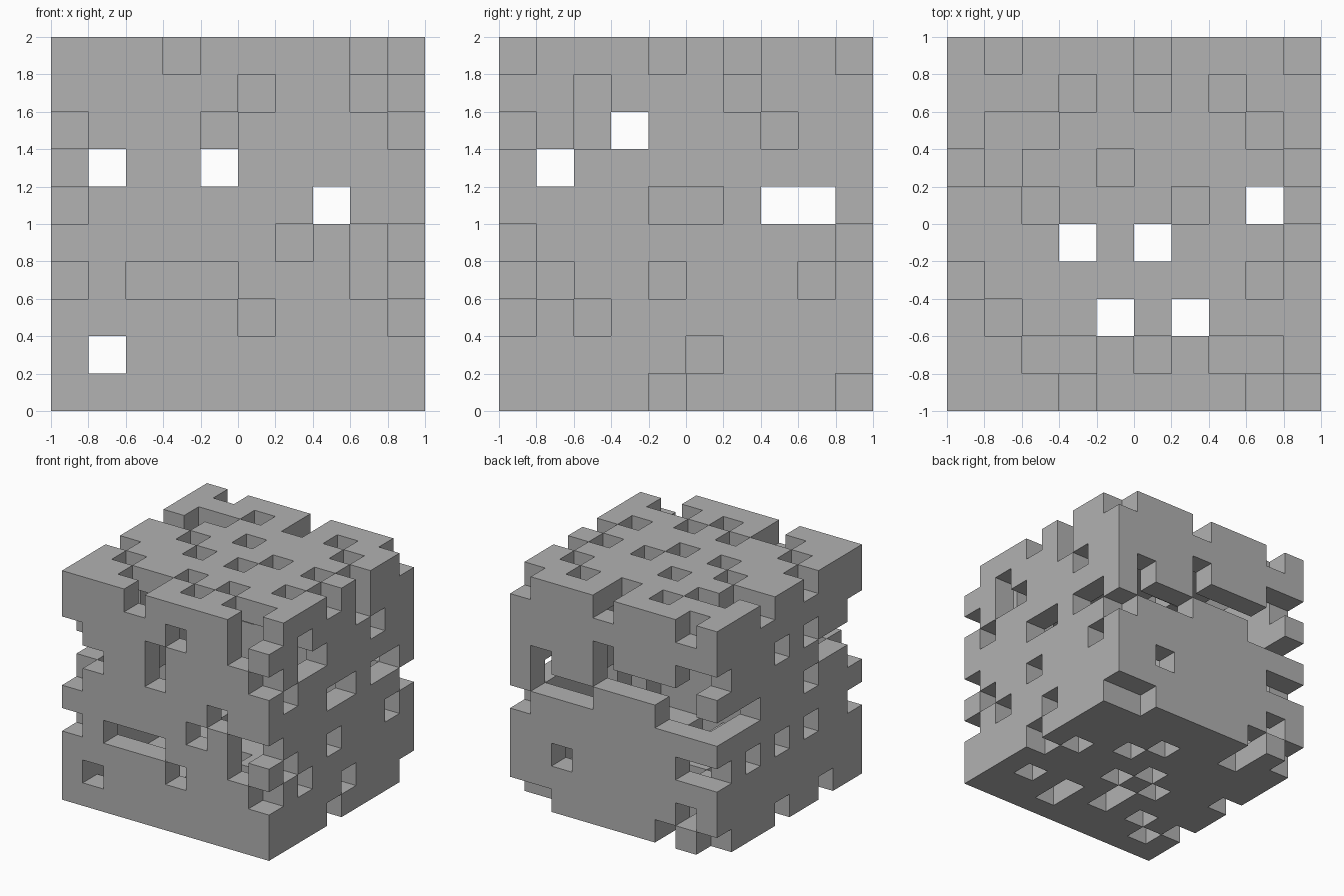
import bpy
import bmesh
from mathutils import Vector

# Remove the default cube
default_cube = bpy.data.objects.get("Cube")
if default_cube:
    bpy.data.objects.remove(default_cube, do_unlink=True)

COUNT = 10
CELL = 2 / COUNT
LAST = COUNT - 1

# Openings in each wall: one word per row from low to high, listing columns
# ("-" is a row without openings)
WALLS = {
    "front": "- 1 59 02348 689 07 014 049 58 389",
    "back": "0289 1 7 01 9 012678 123458 015 - 159",
    "left": "259 - - 03579 - 03789 12 0359 - 36",
    "right": "49 5 02 148 09 4578 1 0237 26 0469",
    "bottom": "- 16 02468 4 359 048 6 5 2 0289",
    "top": "389 23578 146 08 359 268 0149 128 357 159",
}

# Grid cell for a wall's column and row
PLACE = {
    "front": lambda c, r: (c, 0, r),
    "back": lambda c, r: (c, LAST, r),
    "left": lambda c, r: (0, c, r),
    "right": lambda c, r: (LAST, c, r),
    "bottom": lambda c, r: (c, r, 0),
    "top": lambda c, r: (c, r, LAST),
}


def find_openings():
    """Collect every cell removed from the six walls."""
    cells = set()
    for wall, rows in WALLS.items():
        for row, columns in enumerate(rows.split()):
            for column in columns.replace("-", ""):
                cells.add(PLACE[wall](int(column), row))
    return cells


def make_material(name, value):
    material = bpy.data.materials.new(name)
    material.use_nodes = True
    colour = (value, value, value, 1)
    material.diffuse_color = colour
    for node in material.node_tree.nodes:
        if node.type == "BSDF_PRINCIPLED":
            node.inputs["Base Color"].default_value = colour
    return material


def add_cell_side(bm, centre, axis, sign):
    """Add one square side of a cell, facing outwards."""
    normal, across, up = Vector(), Vector(), Vector()
    normal[axis] = sign
    across[(axis + 1) % 3] = 1
    up = normal.cross(across)
    corners = ((-1, -1), (1, -1), (1, 1), (-1, 1))
    half = CELL / 2
    verts = [bm.verts.new(centre + (normal + across * a + up * b) * half)
             for a, b in corners]
    bm.faces.new(verts)


# Hollow shell, one cell thick, with the openings left out
openings = find_openings()
span = range(COUNT)
shell = {
    (i, j, k) for i in span for j in span for k in span
    if {0, LAST} & {i, j, k}
} - openings

# Skin only the sides that border an empty cell
bm = bmesh.new()
for cell in sorted(shell):
    centre = (Vector(cell) + Vector((0.5, 0.5, 0.5))) * CELL - Vector((1, 1, 0))
    for axis in range(3):
        for sign in (-1, 1):
            neighbour = list(cell)
            neighbour[axis] += sign
            if tuple(neighbour) not in shell:
                add_cell_side(bm, centre, axis, sign)
bmesh.ops.remove_doubles(bm, verts=bm.verts[:], dist=CELL / 100)

mesh = bpy.data.meshes.new("pierced_block_shell")
bm.to_mesh(mesh)
bm.free()
mesh.materials.append(make_material("plain_grey", 0.445))
block = bpy.data.objects.new("pierced_block_shell", mesh)
bpy.context.collection.objects.link(block)
